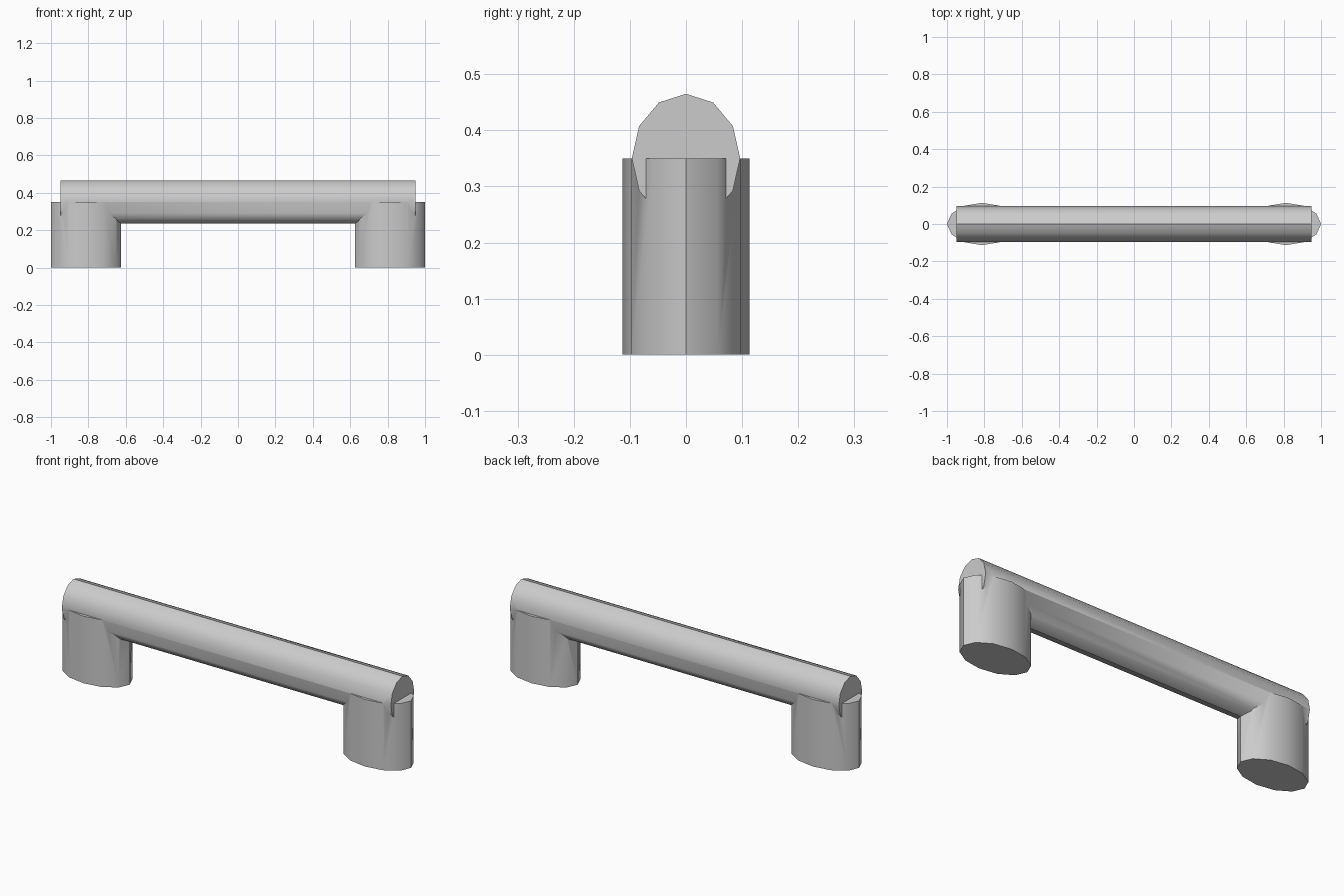
import bpy
from math import radians, pi

if "Cube" in bpy.data.objects:
    bpy.data.objects.remove(bpy.data.objects["Cube"])


def elliptic_cylinder(name, loc, radii, length, rot=(0, 0, 0)):
    """12-sided cylinder squashed to an elliptical section."""
    bpy.ops.mesh.primitive_cylinder_add(vertices=12, radius=1, depth=1,
                                        location=loc, rotation=rot)
    ob = bpy.context.object
    ob.name = name
    ob.scale = (radii[0], radii[1], length)
    bpy.ops.object.transform_apply(location=True, rotation=True, scale=True)
    return ob


# Grip bar along x (local x becomes vertical after the rotation)
bar = elliptic_cylinder("handle", (0, 0, 0.35), (0.115, 0.0965), 1.9,
                        rot=(0, pi / 2, 0))

# Two mounting posts, fused into the bar
for side, label in ((-1, "left"), (1, "right")):
    post = elliptic_cylinder(label + "_post", (side * 0.8125, 0, 0.175),
                             (0.1875, 0.113), 0.35)
    bpy.context.view_layer.objects.active = bar
    mod = bar.modifiers.new("fuse_" + label, 'BOOLEAN')
    mod.operation = 'UNION'
    mod.solver = 'EXACT'
    mod.object = post
    bpy.ops.object.modifier_apply(modifier=mod.name)
    bpy.data.objects.remove(post, do_unlink=True)

# Smooth the curved sides, keep the ridges and caps crisp
bpy.ops.object.select_all(action='DESELECT')
bar.select_set(True)
bpy.context.view_layer.objects.active = bar
bpy.ops.object.shade_smooth_by_angle(angle=radians(35.2))
